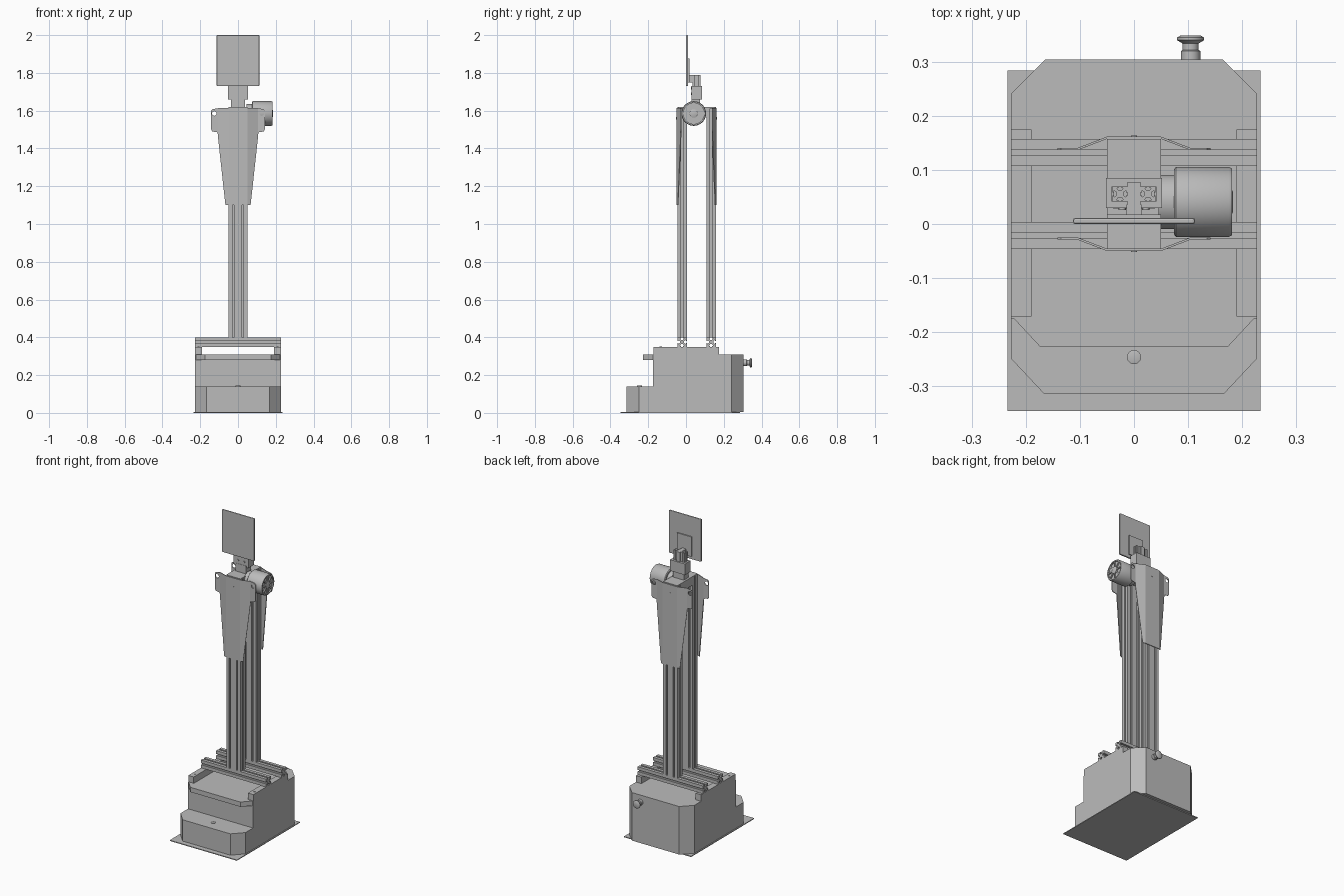
import bpy, bmesh, math
from mathutils import Matrix, Vector

cube = bpy.data.objects.get("Cube")
if cube:
    bpy.data.objects.remove(cube, do_unlink=True)

grey = bpy.data.materials.new("plain_grey")
grey.use_nodes = True
grey.diffuse_color = (0.5, 0.5, 0.5, 1)
grey.node_tree.nodes["Principled BSDF"].inputs["Base Color"].default_value = (0.5, 0.5, 0.5, 1)

AXES = {"x": Matrix(((0, 0, 1), (1, 0, 0), (0, 1, 0))),   # profile in yz
        "y": Matrix(((1, 0, 0), (0, 0, 1), (0, 1, 0))),   # profile in xz
        "z": Matrix.Identity(3)}                          # profile in xy


def finish(name, bm, smooth=False):
    bmesh.ops.recalc_face_normals(bm, faces=bm.faces)
    mesh = bpy.data.meshes.new(name)
    bm.to_mesh(mesh)
    bm.free()
    obj = bpy.data.objects.new(name, mesh)
    bpy.context.collection.objects.link(obj)
    mesh.materials.append(grey)
    if smooth:
        bpy.ops.object.select_all(action="DESELECT")
        obj.select_set(True)
        bpy.context.view_layer.objects.active = obj
        bpy.ops.object.shade_smooth_by_angle(angle=math.radians(35))
    return obj


def prism(name, pts, lo, hi, axis="z"):
    """Extrude a flat outline from lo to hi along an axis."""
    bm = bmesh.new()
    face = bm.faces.new([bm.verts.new(AXES[axis] @ Vector((a, b, lo))) for a, b in pts])
    top = bmesh.ops.extrude_face_region(bm, geom=[face])
    move = AXES[axis] @ Vector((0, 0, hi - lo))
    bmesh.ops.translate(bm, vec=move, verts=[v for v in top["geom"] if isinstance(v, bmesh.types.BMVert)])
    return finish(name, bm)


def box(name, x, y, z):
    return prism(name, [(x[0], y[0]), (x[1], y[0]), (x[1], y[1]), (x[0], y[1])], *z)


def lathe(name, profile, centre, axis, n=40):
    """Spin (radius, distance) pairs round an axis through centre."""
    bm = bmesh.new()
    rings = []
    for r, d in profile:
        rings.append([bm.verts.new(AXES[axis] @ Vector((r * math.cos(t), r * math.sin(t), d)) + Vector(centre))
                      for t in [math.tau * i / n for i in range(n)]])
    for a, b in zip(rings, rings[1:]):
        for i in range(n):
            bm.faces.new((a[i], a[(i + 1) % n], b[(i + 1) % n], b[i]))
    bm.faces.new(rings[0])
    bm.faces.new(rings[-1])
    return finish(name, bm, True)


def slotted(cells, size, centre):
    """Outline of a T-slot bar, with one slot per cell on every side."""
    w, h = cells * size / 2, size / 2
    slot = [(-.1, 0), (-.1, .1), (-.22, .1), (-.1, .27), (.1, .27), (.22, .1), (.1, .1), (.1, 0)]
    pts = []
    for start, along, inward, count in (((-w, -h), (1, 0), (0, 1), cells), ((w, -h), (0, 1), (-1, 0), 1),
                                        ((w, h), (-1, 0), (0, -1), cells), ((-w, h), (0, -1), (1, 0), 1)):
        s, a, n = Vector(start), Vector(along), Vector(inward)
        pts.append(s)
        for c in range(count):
            pts += [s + a * size * (c + .5 + u) + n * size * v for u, v in slot]
    return [p + Vector(centre) for p in pts]


# Base: floor plate, stepped body, front tray and side ledges
W = 0.228
box("floor_plate", (-.235, .235), (-.347, .285), (0, .005))
prism("front_step", [(-W, -.17), (-W, -.25), (-.167, -.315), (.167, -.315), (W, -.25), (W, -.17)], .005, .14)
prism("base_body", [(-W, -.175), (W, -.175), (W, .242), (.165, .305), (-.165, .305), (-W, .242)], .005, .309)
prism("front_tray", [(-W, -.17), (-.175, -.227), (.175, -.227), (W, -.17)], .28, .31)
lathe("step_button", [(.013, 0), (.013, .004), (.010, .005)], (0, -.247, .14), "z")
for side, s in (("left", 1), ("right", -1)):
    box(side + "_ledge", sorted((s * .19, s * W)), (-.172, .175), (.305, .35))
    lathe(side + "_ledge_bolt", [(.006, 0), (.006, .002)], (s * .209, -.133, .35), "z", 16)

# Emergency stop on the back
lathe("stop_button", [(.018, 0), (.018, .018), (.015, .020), (.015, .032), (.025, .038), (.025, .043), (.018, .047)],
      (.105, .303, .265), "y")

# Slotted frame bars and the folded cover plates
FRONT, REAR = -.021, .133
for end, y in (("front", FRONT), ("rear", REAR)):
    prism(end + "_cross_bar", slotted(1, .05, (y, .375)), -W, W, "x")
    prism(end + "_column", slotted(2, .05, (0, y)), .40, 1.615)


def cover_plate(name, out, direction):
    """Tapered sheet with two bends, its wings folded toward the columns."""
    bm = bmesh.new()
    half = [(.05, 1.615), (.105, 1.613), (.135, 1.608), (.142, 1.60), (.142, 1.50), (.136, 1.49),
            (.108, 1.485), (.066, 1.10), (.05, 1.10)]
    outline = half + [(-x, z) for x, z in reversed(half)]
    bm.faces.new([bm.verts.new((x, 0, z)) for x, z in outline])
    for x in (-.105, -.05, .05, .105):
        bmesh.ops.bisect_plane(bm, geom=bm.verts[:] + bm.edges[:] + bm.faces[:],
                               plane_co=(x, 0, 0), plane_no=(1, 0, 0))
    for v in bm.verts:
        bend = min(max((abs(v.co.x) - .05) / .055, 0), 1)
        v.co.y = out + direction * .021 * bend
    obj = finish(name, bm)
    mod = obj.modifiers.new("thickness", "SOLIDIFY")
    mod.thickness = .004
    mod.offset = 0
    # Ear holes
    for s in (-1, 1):
        cut = lathe("hole_cutter", [(.012, -.02), (.012, .02)], (s * .126, out + direction * .021, 1.585), "y", 24)
        cut.hide_render = True
        cut.hide_set(True)
        hole = obj.modifiers.new("ear_hole", "BOOLEAN")
        hole.object = cut
        hole.solver = "EXACT"
    # Apply, then drop the cutters
    bpy.context.view_layer.update()
    mesh = bpy.data.meshes.new_from_object(obj.evaluated_get(bpy.context.evaluated_depsgraph_get()))
    cutters = [m.object for m in obj.modifiers if m.type == "BOOLEAN"]
    obj.modifiers.clear()
    obj.data = mesh
    for c in cutters:
        bpy.data.objects.remove(c, do_unlink=True)


cover_plate("front_cover_plate", -.048, 1)
cover_plate("rear_cover_plate", .160, -1)
for end, y in (("front", -.052), ("rear", .161)):
    lathe(end + "_cover_bolt", [(.006, 0), (.006, .003)], (0, y, 1.56), "y", 16)

# Top bridge
box("top_bridge", (-.05, .05), (-.046, .158), (1.612, 1.62))
box("bridge_beam", (-.05, .05), (.003, .109), (1.565, 1.613))

# Motor on the left, with a grilled end
MOTOR = (0, .041, 1.585)
lathe("motor_flange", [(.05, .045), (.05, .08)], MOTOR, "x", 48)
lathe("motor_body", [(.06, .074), (.065, .078), (.065, .176), (.062, .182), (.055, .182), (.055, .174)], MOTOR, "x", 64)
lathe("motor_hub", [(.022, .17), (.022, .182), (.018, .184)], MOTOR, "x", 32)
for i in range(8):
    a = math.tau * i / 8
    u, v = Vector((math.cos(a), math.sin(a))), Vector((-math.sin(a), math.cos(a)))
    c = Vector(MOTOR[1:])
    prism("motor_spoke", [c + u * r + v * t for r, t in ((.02, -.004), (.057, -.004), (.057, .004), (.02, .004))],
          .172, .181, "x")

# Neck: twin posts, clamp plates and bolts
box("neck_foot", (-.038, .038), (.028, .075), (1.618, 1.67))
for side, s in (("left", 1), ("right", -1)):
    prism(side + "_neck_post", slotted(1, .028, (s * .026, .056)), 1.66, 1.79)
    box(side + "_neck_plate", sorted((s * .041, s * .052)), (.030, .085), (1.66, 1.73))
    for z in (1.69, 1.72):
        lathe("neck_bolt", [(.007, 0), (.007, .006)], (s * .022, .026, z), "y", 16)
box("neck_front_clamp", (-.05, .05), (.030, .042), (1.66, 1.73))
box("neck_rear_clamp", (-.05, .05), (.070, .085), (1.66, 1.73))
box("neck_spine", (-.012, .012), (.034, .078), (1.66, 1.79))

# Screen and its mount
screen = box("screen", (-.113, .113), (.0, .011), (1.73, 2.0))
bevel = screen.modifiers.new("rounded_corners", "BEVEL")
bevel.width = .004
bevel.segments = 2
box("screen_mount", (-.05, .05), (.011, .018), (1.75, 1.875))
box("mount_arm", (-.014, .014), (.016, .036), (1.75, 1.79))
